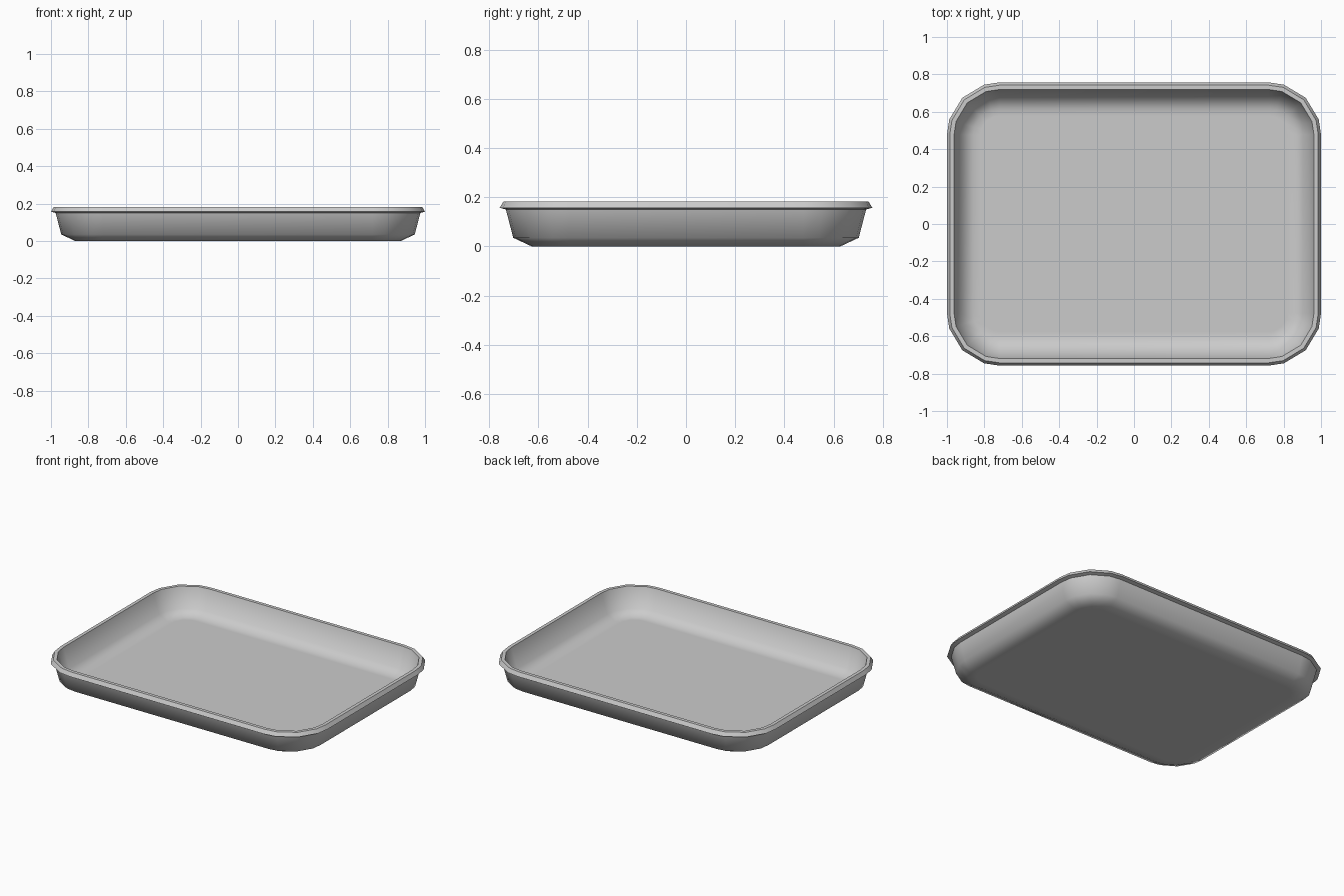
import bpy
import bmesh
from math import cos, sin, radians

cube = bpy.data.objects.get("Cube")
if cube:
    bpy.data.objects.remove(cube, do_unlink=True)

# Single grey material
grey = bpy.data.materials.new("light_grey")
grey.use_nodes = True
colour = (0.6, 0.6, 0.6, 1)
grey.diffuse_color = colour
grey.node_tree.nodes["Principled BSDF"].inputs["Base Color"].default_value = colour

# Plan: corner arc centres and outer radius
CENTRE_X, CENTRE_Y, RADIUS = 0.72, 0.477, 0.28
ARC = (0, 17, 45, 73, 90)

# Cross-section (inset from the rim, height), from under the base to the inner floor
SECTION = (
    (0.18, 0), (0.13, 0), (0.055, 0.035), (0.025, 0.15),
    (0, 0.157), (0.015, 0.182), (0.038, 0.182),
    (0.08, 0.05), (0.14, 0.02), (0.18, 0.02),
)


def rounded_ring(bm, inset, z):
    """Rounded rectangle of vertices, parallel to the rim."""
    ring = []
    r = RADIUS - inset
    for turn, (sx, sy) in enumerate(((1, 1), (-1, 1), (-1, -1), (1, -1))):
        for a in ARC:
            t = radians(a + 90 * turn)
            ring.append(bm.verts.new((sx * CENTRE_X + r * cos(t),
                                      sy * CENTRE_Y + r * sin(t), z)))
    return ring


# Tray shell: base, outer wall, rolled rim, inner wall and floor
bm = bmesh.new()
rings = [rounded_ring(bm, inset, z) for inset, z in SECTION]
for low, high in zip(rings, rings[1:]):
    for i in range(len(low)):
        j = (i + 1) % len(low)
        bm.faces.new((low[i], low[j], high[j], high[i]))
bm.faces.new(reversed(rings[0]))
bm.faces.new(rings[-1])
bmesh.ops.recalc_face_normals(bm, faces=bm.faces)

mesh = bpy.data.meshes.new("tray")
bm.to_mesh(mesh)
bm.free()
mesh.materials.append(grey)
tray = bpy.data.objects.new("tray", mesh)
bpy.context.collection.objects.link(tray)

# Smooth walls with crisp rim edges
bpy.ops.object.select_all(action="DESELECT")
tray.select_set(True)
bpy.context.view_layer.objects.active = tray
bpy.ops.object.shade_smooth_by_angle(angle=radians(56))
